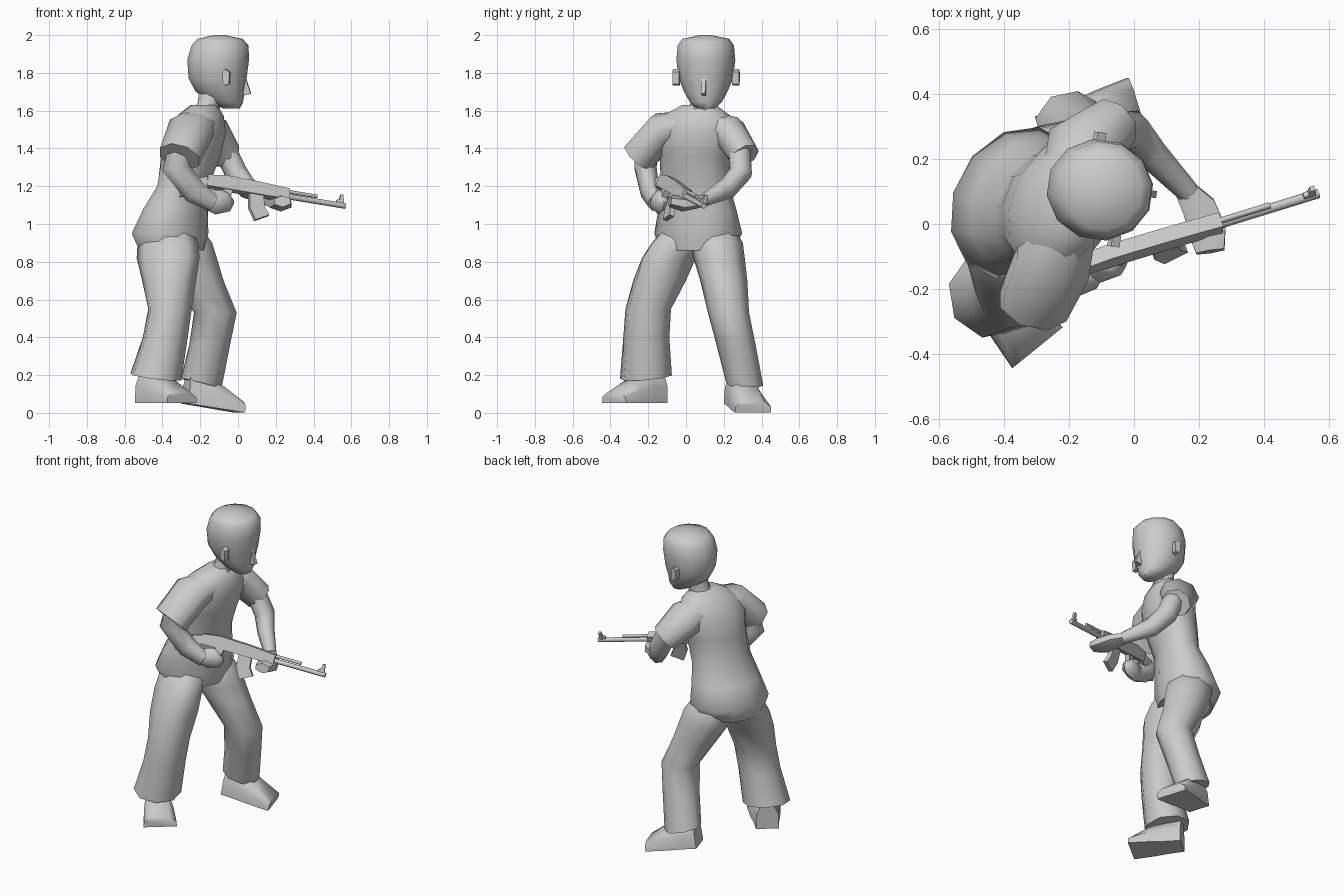
import bpy, bmesh, math
from mathutils import Vector, Matrix

if "Cube" in bpy.data.objects:
    bpy.data.objects.remove(bpy.data.objects["Cube"])


def finish(name, bm, angle=40):
    bmesh.ops.recalc_face_normals(bm, faces=bm.faces)
    me = bpy.data.meshes.new(name)
    bm.to_mesh(me)
    bm.free()
    ob = bpy.data.objects.new(name, me)
    bpy.context.collection.objects.link(ob)
    bpy.ops.object.select_all(action='DESELECT')
    ob.select_set(True)
    bpy.context.view_layer.objects.active = ob
    bpy.ops.object.shade_smooth_by_angle(angle=math.radians(angle))
    return ob


def skin(name, loops, angle=62):
    """Bridge a list of equal point loops and cap both ends."""
    bm = bmesh.new()
    rows = [[bm.verts.new(p) for p in loop] for loop in loops]
    n = len(rows[0])
    for a, b in zip(rows, rows[1:]):
        for i in range(n):
            j = (i + 1) % n
            bm.faces.new((a[i], a[j], b[j], b[i]))
    bm.faces.new(rows[0])
    bm.faces.new(rows[-1])
    return finish(name, bm, angle)


def ellipse(c, a, b, ra, rb, n):
    grow = 1.05 if n == 8 else 1
    k = [2 * math.pi * (i + 0.5) / n for i in range(n)]
    return [c + a * (grow * ra * math.cos(t)) + b * (grow * rb * math.sin(t)) for t in k]


def loft(name, rings, yaw=0, n=10, tilt=0.0, twist=0.0):
    """Rings are (x, y, z, depth radius, width radius); the last may slope."""
    loops = []
    for i, (x, y, z, d, w) in enumerate(rings):
        r = math.radians(yaw + twist * i / (len(rings) - 1))
        s = tilt if i == len(rings) - 1 else 0
        fwd = Vector((math.cos(r), math.sin(r), s))
        loops.append(ellipse(Vector((x, y, z)), fwd,
                             Vector((-math.sin(r), math.cos(r), 0)), d, w, n))
    return skin(name, loops)


def tube(name, path, ref, n=8):
    """Path points are (x, y, z, radius along ref, other radius)."""
    pts = [Vector(p[:3]) for p in path]
    loops = []
    for i, p in enumerate(path):
        t = (pts[min(i + 1, len(pts) - 1)] - pts[max(i - 1, 0)]).normalized()
        a = Vector(ref)
        a = (a - t * a.dot(t)).normalized()
        loops.append(ellipse(pts[i], a, t.cross(a), p[3], p[4], n))
    return skin(name, loops)


def slab(name, profile, half, mat):
    """Extrude an (x, z) profile sideways, then place it by matrix."""
    loops = [[mat @ Vector((u, s * half, w)) for u, w in profile] for s in (-1, 1)]
    return skin(name, loops, 30)


# Shirt and hips
loft("torso", [(-.35, .055, .86, .165, .2), (-.36, .065, .95, .195, .245),
               (-.33, .06, 1.08, .165, .215), (-.29, .05, 1.2, .13, .19),
               (-.25, .045, 1.36, .155, .19), (-.225, .05, 1.48, .155, .225),
               (-.2, .055, 1.57, .12, .19), (-.18, .07, 1.63, .07, .09)],
     -30, 12, 0, 15)
tube("right_sleeve", [(-.2, .0, 1.53, .09, .07), (-.25, -.12, 1.5, .12, .095),
                      (-.31, -.25, 1.355, .11, .095)], (1, 0, 0))
tube("left_sleeve", [(-.2, .12, 1.53, .09, .07), (-.16, .23, 1.485, .115, .09),
                     (-.065, .31, 1.36, .085, .08)], (1, 0, 0))

# Trouser legs with flared hems
loft("right_leg", [(-.37, -.0, 1.0, .11, .09), (-.37, -.04, .9, .165, .13),
                   (-.37, -.09, .82, .172, .13),
                   (-.365, -.14, .7, .14, .135), (-.36, -.2, .55, .11, .12),
                   (-.385, -.21, .4, .115, .12), (-.435, -.212, .19, .13, .135)],
     -35, 8, -.15)
loft("left_leg", [(-.31, .15, 1.0, .1, .09), (-.29, .165, .9, .15, .13),
                  (-.265, .175, .82, .15, .13),
                  (-.21, .2, .7, .13, .12), (-.12, .225, .53, .11, .105),
                  (-.15, .265, .36, .105, .1), (-.195, .31, .155, .105, .095)],
     12, 8, -.25)


# Shoes, built along local x from heel to toe
def shoe(name, heel, yaw, pitch):
    rows = [(0, .068, .15), (.09, .075, .15), (.19, .09, .12), (.31, .1, .055)]
    m = (Matrix.Translation(heel) @ Matrix.Rotation(math.radians(yaw), 4, 'Z')
         @ Matrix.Rotation(math.radians(pitch), 4, 'Y'))
    skin(name, [[m @ Vector(p) for p in ((x, -w, 0), (x, w, 0), (x, w * .97, h * .6),
                 (x, w * .6, h), (x, -w * .6, h), (x, -w * .97, h * .6))]
                for x, w, h in rows])


shoe("right_shoe", (-.492, -.14, .052), -51, 0)
shoe("left_shoe", (-.285, .265, .05), 17, 9)

# Arms and hands
tube("right_arm", [(-.29, -.2, 1.44, .065, .07), (-.33, -.215, 1.3, .06, .075),
                   (-.23, -.19, 1.17, .05, .065), (-.13, -.165, 1.11, .035, .047)],
     (0, 1, 0))
tube("right_hand", [(-.17, -.17, 1.125, .035, .045), (-.12, -.145, 1.115, .045, .065),
                    (-.06, -.125, 1.125, .04, .06), (-.04, -.115, 1.14, .02, .035)],
     (0, 1, 0), 6)
tube("left_arm", [(-.08, .28, 1.42, .06, .06), (-.01, .29, 1.27, .06, .06),
                  (.05, .22, 1.19, .05, .055), (.17, .095, 1.125, .035, .032)],
     (.7, .7, 0))
tube("left_hand", [(.15, .115, 1.13, .035, .03), (.2, .05, 1.115, .06, .035),
                   (.225, -.02, 1.108, .068, .042), (.235, -.085, 1.12, .05, .03)],
     (1, .3, 0), 6)

# Head and neck
loft("neck", [(-.18, .07, 1.57, .08, .085), (-.155, .09, 1.64, .058, .065),
              (-.12, .1, 1.73, .08, .08)], -8, 8)
loft("head", [(-.035, .105, 1.612, .045, .05), (-.06, .105, 1.645, .088, .085),
              (-.095, .105, 1.7, .13, .115), (-.108, .105, 1.77, .155, .145),
              (-.105, .105, 1.87, .165, .157), (-.095, .105, 1.945, .152, .15),
              (-.095, .105, 1.98, .12, .125), (-.1, .105, 2.0, .03, .03)], -8, 12)
face = Matrix.Translation((0, .1, 0)) @ Matrix.Rotation(math.radians(-8), 4, 'Z')
slab("nose", [(.0, 1.79), (.042, 1.77), (.07, 1.69), (.03, 1.68), (.0, 1.68)], .011, face)
for name, x, y in (("right_ear", -.06, -.052), ("left_ear", -.105, .264)):
    m = Matrix.Translation((x, y, 1.775)) @ Matrix.Rotation(math.radians(-8), 4, 'Z')
    slab(name, [(-.02, -.02), (-.008, -.042), (.014, -.035), (.018, .03), (-.008, .045),
                (-.02, .03)], .018, m)

# Rifle frame: local x runs to the muzzle, local z is the rolled up direction
u = Vector((.73, .225, -.12)).normalized()
up = Vector((0, .35, .94))
up = (up - u * up.dot(u)).normalized()
side = up.cross(u)
gun = Matrix((u, side, up)).transposed().to_4x4()
gun.translation = Vector((.568, .094, 1.095))

slab("receiver", [(-.78, -.02), (-.32, -.022), (-.32, .038), (-.5, .05), (-.68, .055),
                  (-.78, .04)], .024, gun)
slab("stock", [(-.92, -.1), (-.92, -.01), (-.77, .035), (-.77, -.02)], .018, gun)
slab("magazine", [(-.54, -.01), (-.46, -.01), (-.455, -.08), (-.425, -.125),
                  (-.5, -.165), (-.535, -.1)], .014, gun)
slab("pistol_grip", [(-.68, -.01), (-.63, -.01), (-.66, -.11), (-.71, -.1)], .016, gun)
slab("front_sight", [(-.05, .0), (-.01, .0), (-.015, .06), (-.03, .06), (-.035, .03),
                     (-.05, .025)], .008, gun)
for name, s0, s1, h, r in (("barrel", -.34, 0, 0, .014), ("gas_tube", -.34, -.16, .028, .009)):
    skin(name, [ellipse(gun @ Vector((s, 0, h)), side, up, r, r, 8) for s in (s0, s1)])
